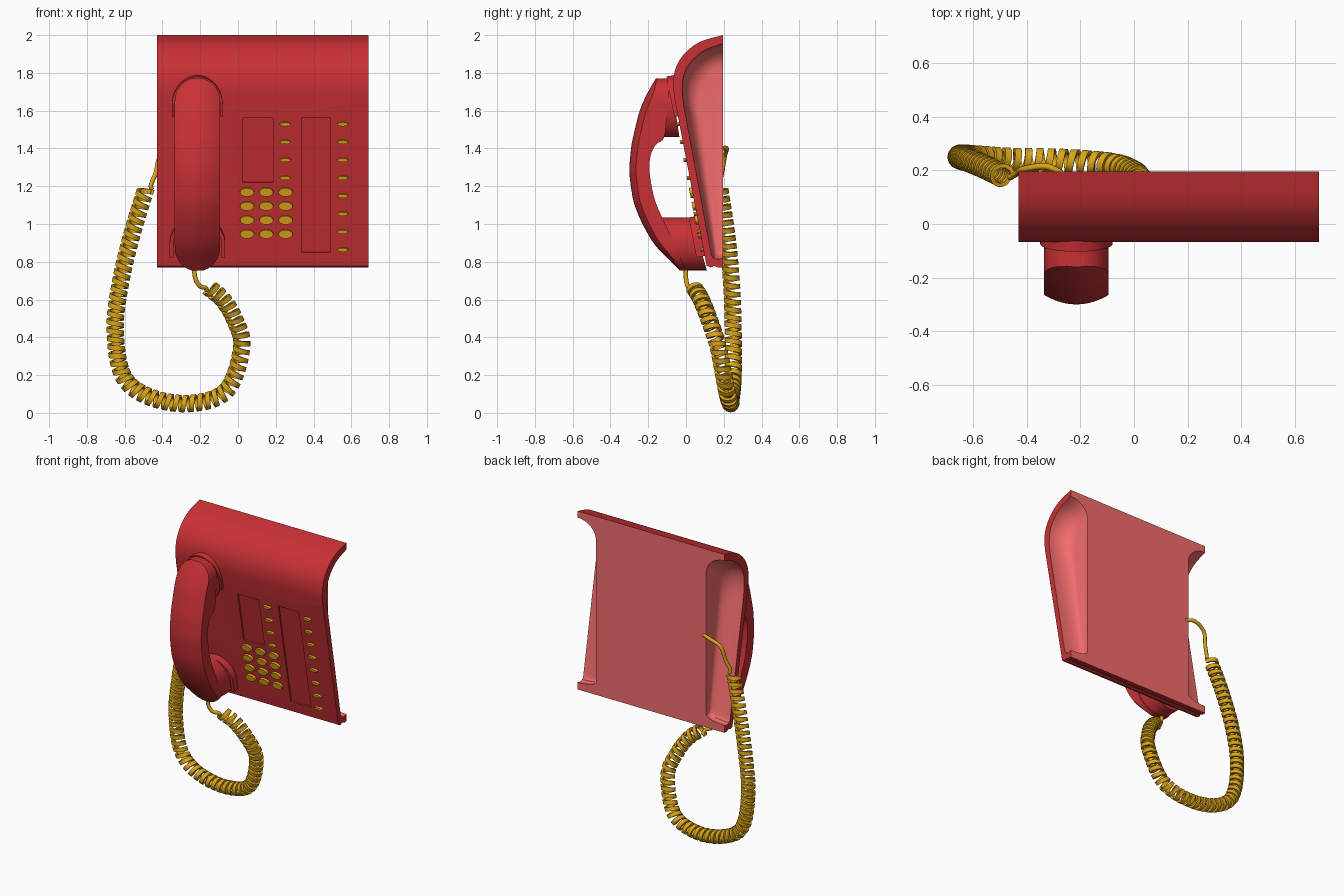
import bpy, bmesh, math
from mathutils import Vector, Matrix

if "Cube" in bpy.data.objects:
    bpy.data.objects.remove(bpy.data.objects["Cube"])


def material(name, color):
    m = bpy.data.materials.new(name)
    m.diffuse_color = (*color, 1)
    m.use_nodes = True
    m.node_tree.nodes["Principled BSDF"].inputs["Base Color"].default_value = m.diffuse_color
    return m


RED = material("red", (0.58, 0.03, 0.035))
PINK = material("light_red", (0.90, 0.15, 0.15))
GOLD = material("gold", (0.72, 0.38, 0.01))


def finish(bm, name, *mats, angle=35):
    bmesh.ops.recalc_face_normals(bm, faces=bm.faces)
    me = bpy.data.meshes.new(name)
    bm.to_mesh(me)
    bm.free()
    ob = bpy.data.objects.new(name, me)
    bpy.context.collection.objects.link(ob)
    for m in mats:
        me.materials.append(m)
    smooth(ob, angle)
    return ob


def smooth(ob, angle=35):
    bpy.ops.object.select_all(action='DESELECT')
    ob.select_set(True)
    bpy.context.view_layer.objects.active = ob
    bpy.ops.object.shade_smooth_by_angle(angle=math.radians(angle))


def spline(points, steps):
    """Catmull-Rom curve through the points."""
    p = [Vector(q) for q in points]
    p = [2 * p[0] - p[1]] + p + [2 * p[-1] - p[-2]]
    out = []
    for a, b, c, d in zip(p, p[1:], p[2:], p[3:]):
        for i in range(steps):
            t = i / steps
            out.append(0.5 * (2 * b + (c - a) * t + (2 * a - 5 * b + 4 * c - d) * t * t
                              + (3 * b - a - 3 * c + d) * t ** 3))
    return out + [p[-2]]


def loft(bm, rings, closed=True, caps=True):
    vs = [[bm.verts.new(p) for p in r] for r in rings]
    n = len(vs[0])
    for r, s in zip(vs, vs[1:]):
        for i in range(n if closed else n - 1):
            j = (i + 1) % n
            bm.faces.new((r[i], r[j], s[j], s[i]))
    if caps:
        bm.faces.new(vs[0])
        bm.faces.new(vs[-1])
    return vs


# Sloping front plane of the body
SLOPE = 0.192


def front(x, z):
    """Matrix placing local z along the outward normal of the front."""
    n = math.hypot(1, SLOPE)
    m = Matrix(((1, 0, 0), (0, -SLOPE / n, -1 / n), (0, 1 / n, -SLOPE / n))).to_4x4()
    m.translation = (x, -0.06 + SLOPE * (1.66 - z), z)
    return m


# Body: curved front skin, rim, coved sides and flat back
outer = spline([(.195, 2.0), (.075, 1.965), (-.005, 1.905), (-.053, 1.83),
                (-.068, 1.745), (-.06, 1.66)], 4)
outer += [Vector(p) for p in [(.105, .80), (.11, .778), (.13, .77), (.15, .778), (.17, .77), (.195, .77)]]
inner = spline([(.195, 1.955), (.09, 1.915), (.02, 1.85), (-.012, 1.785),
                (-.02, 1.71), (-.012, 1.63)], 4)
inner += [Vector(p) for p in [(.13, .86), (.135, .835), (.145, .82), (.16, .815), (.175, .815), (.195, .82)]]
CX, HALF, INSET = 0.13, 0.56, 0.14
bm = bmesh.new()
back_edges = []
skins = []
for side in (-1, 1):
    rings = [[(CX + side * HALF, p.x, p.y) for p in outer]]
    for k in range(9):
        a = k / 8 * math.pi / 2
        f = 1 - math.cos(a)
        x = CX + side * (HALF - INSET * math.sin(a))
        rings.append([(x, .195 + (p.x - .195) * (1 - .42 * f), 1.1 + (p.y - 1.1) * (1 - .14 * f))
                      for p in inner])
    vs = loft(bm, rings, closed=False, caps=False)
    bm.faces.ensure_lookup_table()
    per = len(outer) - 1
    for f in bm.faces[-per * 8:]:
        f.material_index = 1
    bm.faces.new(vs[-1]).material_index = 1
    skins.append(vs[0])
    back_edges.append([r[0] for r in vs] + [r[-1] for r in reversed(vs)])
l, r = skins
for i in range(len(l) - 1):
    bm.faces.new((l[i], l[i + 1], r[i + 1], r[i]))
bm.faces.new(back_edges[0] + back_edges[1][::-1]).material_index = 1
body = finish(bm, "body", RED, PINK)

# Two shallow label recesses in the front
for x0, x1, z0, z1 in ((.025, .185, 1.22, 1.56), (.335, .49, .85, 1.56)):
    bm = bmesh.new()
    bmesh.ops.create_cube(bm, size=1, matrix=front((x0 + x1) / 2, (z0 + z1) / 2)
                          @ Matrix.Diagonal((x1 - x0, (z1 - z0) * 1.018, .02, 1)))
    cutter = finish(bm, "recess_cutter", RED)
    cutter.hide_render = True
    mod = body.modifiers.new("recess", 'BOOLEAN')
    mod.operation, mod.object, mod.solver = 'DIFFERENCE', cutter, 'EXACT'
    bpy.context.view_layer.objects.active = body
    bpy.ops.object.modifier_apply(modifier=mod.name)
    bpy.data.objects.remove(cutter)
smooth(body)


# Oval push buttons
def buttons(name, places, rx, rz):
    bm = bmesh.new()
    for x, z in places:
        bmesh.ops.create_cone(bm, cap_ends=True, segments=24, radius1=1, radius2=.92, depth=1,
                              matrix=front(x, z) @ Matrix.Diagonal((rx, rz, .03, 1)))
    finish(bm, name, GOLD)


buttons("keypad_buttons", [(x, 1.17 - .074 * i) for x in (.048, .15, .252) for i in range(4)], .04, .025)
buttons("memory_buttons", [(.25, 1.53 - .095 * i) for i in range(4)]
        + [(.555, 1.53 - .095 * i) for i in range(8)], .031, .011)


# Raised half-ring cradles around the handset ends
def cradle(name, z, rx, rz, thick, low, high, drop):
    m = front(-.215, z)
    angles = [math.pi * i / 24 for i in range(25)]
    outline = [(1, -drop)] + [(math.cos(a), math.sin(a)) for a in angles] + [(-1, -drop)]
    rings = []
    for c, s in outline:
        s_out = s * (rz + thick) if s >= 0 else s
        s_in = s * rz if s >= 0 else s
        o, i = (c * (rx + thick), s_out), (c * rx, s_in)
        rings.append([m @ Vector((*q, h)) for q, h in ((o, low), (o, high), (i, high), (i, low))])
    bm = bmesh.new()
    loft(bm, rings)
    finish(bm, name, RED)


cradle("ear_cradle", 1.63, .123, .145, .012, -.05, .02, .06)
cradle("mouth_cradle", .90, .127, .125, .02, -.02, .045, .07)

# Handset grip: rows of z, front y, rear y
rows = spline([(.755, -.035, 0), (.80, -.08, -.02), (.89, -.165, -.06), (1.0, -.23, -.11),
               (1.10, -.272, -.155), (1.18, -.289, -.178), (1.28, -.30, -.193), (1.36, -.295, -.188),
               (1.42, -.288, -.16), (1.46, -.28, -.115), (1.6, -.245, -.10), (1.7, -.2, -.09),
               (1.77, -.16, -.085)], 4)
HX = -.215


def grip_front(z):
    for a, b in zip(rows, rows[1:]):
        if z <= b.x:
            return a.y + (b.y - a.y) * max(0, (z - a.x) / (b.x - a.x))
    return rows[-1].y


rings = []
for z, f, b in rows:
    e = max(0, z - 1.65, .875 - z) / .125
    w = .12 * math.sqrt(1 - e * e)
    ring = [(HX + w * t / 5, min(f + .035 * (w * t / 5 / .12) ** 2, b), z) for t in range(-5, 6)]
    rings.append(ring + [(HX + w, b, z), (HX - w, b, z)])
bm = bmesh.new()
loft(bm, rings)
finish(bm, "handset_grip", RED)


# Handset ear and mouth cups with slanted faces
def cup(name, z0, z1, y0, y1):
    c, rz, n = (z0 + z1) / 2, (z1 - z0) / 2, 40
    pts = [(HX + .118 * math.cos(2 * math.pi * i / n), c + rz * math.sin(2 * math.pi * i / n)) for i in range(n)]
    bm = bmesh.new()
    loft(bm, [[(x, grip_front(z) + .04, z) for x, z in pts],
              [(x, y0 + (y1 - y0) * (z - z0) / (z1 - z0), z) for x, z in pts]])
    finish(bm, name, RED)


cup("ear_cup", 1.46, 1.77, -.035, -.08)
cup("mouth_cup", .755, 1.035, .11, .03)

# Coiled cord: a flat ribbon wound around a hanging path
path = spline([(-.49, .18, 1.18), (-.56, .215, .95), (-.62, .24, .7), (-.65, .25, .45), (-.61, .25, .2),
               (-.47, .24, .085), (-.25, .235, .05), (-.06, .215, .12), (.02, .17, .35),
               (-.02, .12, .50), (-.08, .08, .60), (-.15, .045, .66)], 24)
dist = [0]
for a, b in zip(path, path[1:]):
    dist.append(dist[-1] + (b - a).length)
TURNS, SEG = 52, 14
rings, k = [], 0
for i in range(TURNS * SEG + 1):
    d = dist[-1] * i / (TURNS * SEG)
    while k < len(path) - 2 and dist[k + 1] < d:
        k += 1
    p = path[k].lerp(path[k + 1], (d - dist[k]) / (dist[k + 1] - dist[k]))
    t = (path[min(k + 2, len(path) - 1)] - path[max(k - 1, 0)]).normalized()
    n = t.cross(Vector((0, 1, 0))).normalized()
    a = 2 * math.pi * i / SEG
    radial = n * math.cos(a) + n.cross(t) * math.sin(a)
    rings.append([p + radial * q + t * s for q, s in ((.031, -.013), (.046, -.013), (.046, .013), (.031, .013))])
coil_ends = rings[0][0], rings[-1][0]
bm = bmesh.new()
loft(bm, rings)
finish(bm, "coiled_cord", GOLD)


# Straight cord ends to the body and to the handset
def lead(name, points):
    cu = bpy.data.curves.new(name, 'CURVE')
    cu.dimensions = '3D'
    cu.bevel_depth, cu.bevel_resolution, cu.use_fill_caps = .012, 2, True
    pts = spline(points, 6)
    s = cu.splines.new('POLY')
    s.points.add(len(pts) - 1)
    for q, p in zip(s.points, pts):
        q.co = (*p, 1)
    s.use_smooth = True
    cu.materials.append(GOLD)
    bpy.context.collection.objects.link(bpy.data.objects.new(name, cu))


lead("body_lead", [(-.27, .19, 1.40), (-.33, .215, 1.40), (-.41, .205, 1.36), (-.435, .19, 1.27),
                   (-.46, .175, 1.21), coil_ends[0]])
lead("handset_lead", [(-.235, .0, .78), (-.225, .0, .71), (-.20, .01, .67), (-.17, .03, .66), coil_ends[1]])
